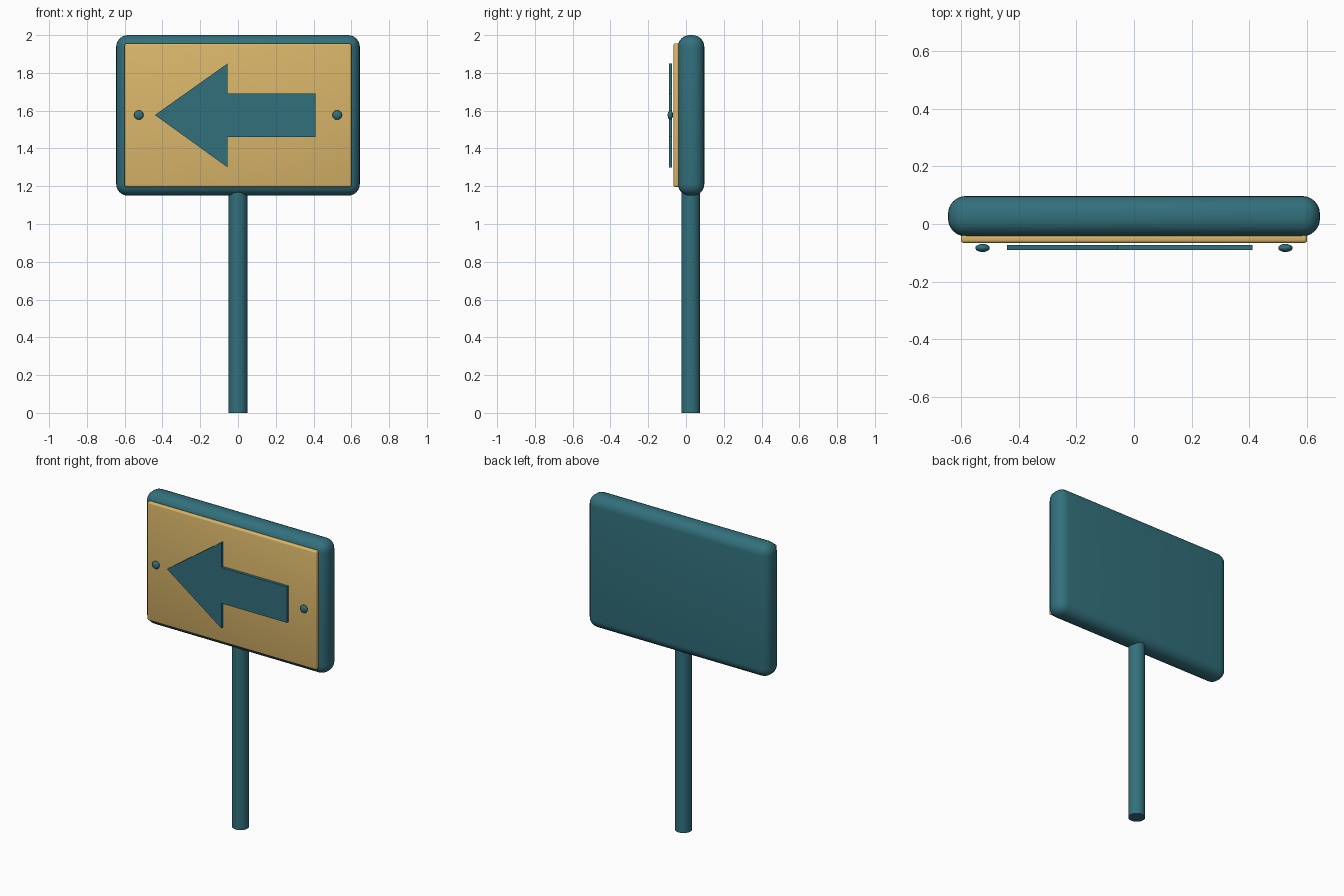
import bpy, bmesh
from math import radians

cube = bpy.data.objects.get("Cube")
if cube:
    bpy.data.objects.remove(cube, do_unlink=True)


def material(name, color):
    m = bpy.data.materials.new(name)
    m.use_nodes = True
    m.diffuse_color = color
    m.node_tree.nodes["Principled BSDF"].inputs["Base Color"].default_value = color
    return m


teal = material("teal", (0.032, 0.162, 0.202, 1))
gold = material("gold", (0.70, 0.47, 0.145, 1))


def finish(name, mat, smooth=True):
    ob = bpy.context.object
    ob.name = ob.data.name = name
    ob.data.materials.append(mat)
    if smooth:
        bpy.ops.object.shade_smooth_by_angle(angle=radians(40))
    return ob


def rounded_box(name, mat, size, center, bevel, segments):
    bpy.ops.mesh.primitive_cube_add(size=1, location=center)
    ob = bpy.context.object
    ob.scale = size
    bpy.ops.object.transform_apply(location=False, rotation=False, scale=True)
    mod = ob.modifiers.new("rounding", 'BEVEL')
    mod.width, mod.segments = bevel, segments
    bpy.ops.object.modifier_apply(modifier=mod.name)
    return finish(name, mat)


# Post
bpy.ops.mesh.primitive_cylinder_add(vertices=32, radius=0.05, depth=1.2,
                                    location=(0, 0.025, 0.6))
finish("post", teal)

# Board and face panel
rounded_box("board", teal, (1.29, 0.14, 0.85), (0, 0.027, 1.575), 0.062, 6)
rounded_box("face_panel", gold, (1.2, 0.03, 0.76), (0, -0.051, 1.576), 0.01, 3)

# Arrow plate pointing to the right side of the sign
ARROW = [(-0.44, 1.577), (-0.055, 1.30), (-0.055, 1.46), (0.41, 1.46),
         (0.41, 1.69), (-0.055, 1.69), (-0.055, 1.85)]
bm = bmesh.new()
face = bm.faces.new([bm.verts.new((x, -0.091, z)) for x, z in ARROW])
back = bmesh.ops.extrude_face_region(bm, geom=[face])["geom"]
bmesh.ops.translate(bm, vec=(0, 0.018, 0),
                    verts=[v for v in back if isinstance(v, bmesh.types.BMVert)])
bmesh.ops.recalc_face_normals(bm, faces=bm.faces)
mesh = bpy.data.meshes.new("arrow")
bm.to_mesh(mesh)
bm.free()
arrow = bpy.data.objects.new("arrow", mesh)
bpy.context.collection.objects.link(arrow)
mesh.materials.append(teal)

# Bolts either side of the arrow
for side, x in (("left", 0.525), ("right", -0.525)):
    bpy.ops.mesh.primitive_uv_sphere_add(segments=24, ring_count=12, radius=0.025,
                                         location=(x, -0.083, 1.577))
    bpy.context.object.scale.y = 0.56
    bpy.ops.object.transform_apply(location=False, rotation=False, scale=True)
    finish(side + "_bolt", teal)
